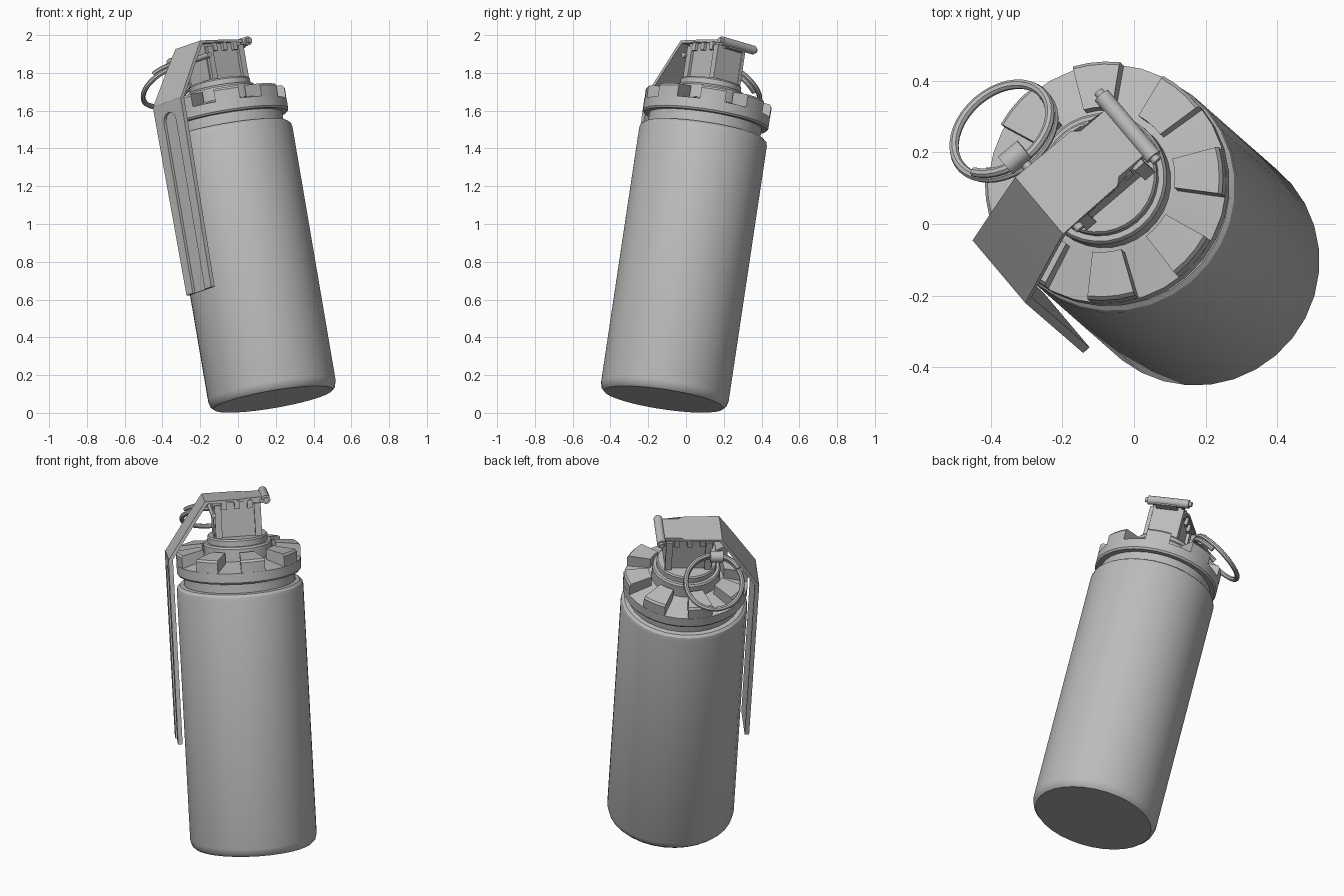
import bpy, bmesh, math
from mathutils import Matrix, Vector

if "Cube" in bpy.data.objects:
    bpy.data.objects.remove(bpy.data.objects["Cube"])

# Leaning frame: X = lever direction, Y = sideways, Z = canister axis
Z = Vector((-0.166, 0.146, 0.975)).normalized()
X = Vector((-0.76, -0.65, -0.032))
X = (X - Z * X.dot(Z)).normalized()
Y = Z.cross(X)
BASE = Vector((0.187, -0.118, 0.072))
LEAN = Matrix.Translation(BASE) @ Matrix((X, Y, Z)).transposed().to_4x4()

grey = bpy.data.materials.new("plain_grey")
grey.diffuse_color = (0.5, 0.5, 0.5, 1)
grey.use_nodes = True
grey.node_tree.nodes["Principled BSDF"].inputs["Base Color"].default_value = grey.diffuse_color


def finish(name, bm, smooth=True, lean=True):
    bmesh.ops.recalc_face_normals(bm, faces=bm.faces)
    me = bpy.data.meshes.new(name)
    bm.to_mesh(me)
    bm.free()
    if lean:
        me.transform(LEAN)
    me.materials.append(grey)
    ob = bpy.data.objects.new(name, me)
    bpy.context.collection.objects.link(ob)
    if smooth:
        bpy.ops.object.select_all(action='DESELECT')
        ob.select_set(True)
        bpy.context.view_layer.objects.active = ob
        bpy.ops.object.shade_smooth_by_angle(angle=math.radians(30))
    return ob


def lathe(name, profile, seg=32):
    bm = bmesh.new()
    rings = [[bm.verts.new((r * math.cos(2 * math.pi * i / seg), r * math.sin(2 * math.pi * i / seg), z))
              for i in range(seg)] for r, z in profile]
    for a, b in zip(rings, rings[1:]):
        for i in range(seg):
            j = (i + 1) % seg
            bm.faces.new((a[i], a[j], b[j], b[i]))
    bm.faces.new(rings[0])
    bm.faces.new(rings[-1])
    return finish(name, bm)


def add_box(bm, x0, x1, y0, y1, z0, z1):
    m = Matrix.Translation(((x0 + x1) / 2, (y0 + y1) / 2, (z0 + z1) / 2)) @ Matrix.Diagonal(
        (x1 - x0, y1 - y0, z1 - z0, 1))
    bmesh.ops.create_cube(bm, size=1, matrix=m)


def add_rod(bm, p, q, r, seg=16):
    p, q = Vector(p), Vector(q)
    m = Matrix.Translation((p + q) / 2) @ (q - p).to_track_quat('Z', 'Y').to_matrix().to_4x4()
    bmesh.ops.create_cone(bm, cap_ends=True, segments=seg, radius1=r, radius2=r,
                          depth=(q - p).length, matrix=m)


def add_prism(bm, pts, y0, y1):
    """Extrude an XZ outline sideways; y0/y1 are half widths at each point."""
    a = [bm.verts.new((x, -w, z)) for (x, z), w in zip(pts, y0)]
    b = [bm.verts.new((x, w, z)) for (x, z), w in zip(pts, y1)]
    n = len(pts)
    for i in range(n):
        j = (i + 1) % n
        bm.faces.new((a[i], a[j], b[j], b[i]))
    bm.faces.new(a)
    bm.faces.new(b)


# Canister body and neck
lathe("body", [(0.32, 0), (0.335, 0.015), (0.343, 0.045), (0.343, 1.42), (0.338, 1.44),
               (0.325, 1.452), (0.302, 1.455)])
lathe("neck", [(0.302, 1.44), (0.302, 1.525)])

# Collar and the stepped boss on it
lathe("collar", [(0.302, 1.51), (0.33, 1.51), (0.337, 1.52), (0.337, 1.572), (0.2, 1.60), (0.18, 1.605)])
lathe("boss", [(0.185, 1.59), (0.185, 1.672), (0.178, 1.682), (0.163, 1.682), (0.163, 1.712), (0.157, 1.72)])

# Ring of eight wedge teeth
bm = bmesh.new()
section = [(0.205, 1.57), (0.335, 1.55), (0.337, 1.63), (0.328, 1.642), (0.205, 1.658)]
for k in range(8):
    mid = math.radians(9 + 45 * k)
    rows = []
    for s in range(4):
        a = mid + math.radians(-11.5 + 23 * s / 3)
        rows.append([bm.verts.new((r * math.cos(a), r * math.sin(a), z)) for r, z in section])
    for p, q in zip(rows, rows[1:]):
        for i in range(5):
            j = (i + 1) % 5
            bm.faces.new((p[i], p[j], q[j], q[i]))
    bm.faces.new(rows[0])
    bm.faces.new(rows[-1])
finish("teeth", bm)

# Head block with upright ribs on its sides
bm = bmesh.new()
add_box(bm, -0.125, 0.13, -0.078, 0.078, 1.70, 1.915)
for s in (-1, 1):
    for x in (-0.11, 0.105):
        add_box(bm, x - 0.018, x + 0.018, s * 0.085 - 0.01, s * 0.085 + 0.01, 1.71, 1.90)
finish("head_block", bm, smooth=False)

# Top plate, with small nubs folded down over the block
bm = bmesh.new()
add_prism(bm, [(0.173, 1.915), (0.173, 1.93), (-0.03, 1.93), (-0.05, 1.93), (-0.15, 1.93),
               (-0.15, 1.915), (-0.05, 1.915), (-0.03, 1.915)],
          [.106, .106, .103, .085, .085, .085, .085, .103],
          [.106, .106, .103, .085, .085, .085, .085, .103])
for s in (-1, 1):
    for x in (-0.07, 0.0, 0.07):
        add_box(bm, x - 0.014, x + 0.014, s * 0.088 - 0.009, s * 0.088 + 0.009, 1.875, 1.92)
finish("top_plate", bm, smooth=False)

# Sloping lever shoulder
outer = [(0.173, 1.93), (0.22, 1.865), (0.29, 1.765), (0.386, 1.625)]
inner = [(x - 0.014, z - 0.012) for x, z in reversed(outer)]
wide = [0.106, 0.108, 0.112, 0.117]
wide += wide[::-1]
bm = bmesh.new()
add_prism(bm, outer + inner, wide, wide)
finish("lever_shoulder", bm)

# Long lever handle with a round-topped groove
bm = bmesh.new()
add_prism(bm, [(0.388, 0.6), (0.388, 1.627), (0.364, 1.618), (0.364, 0.6)],
          [0.104, 0.117, 0.117, 0.104], [0.104, 0.117, 0.117, 0.104])
lever = finish("lever_handle", bm, smooth=False)
bm = bmesh.new()
outline = [(-0.05, 0.5), (0.05, 0.5)]
outline += [(0.05 * math.cos(math.pi * i / 10), 1.52 + 0.05 * math.sin(math.pi * i / 10)) for i in range(11)]
face = bm.faces.new([bm.verts.new((0.372, y, z)) for y, z in outline])
ext = bmesh.ops.extrude_face_region(bm, geom=[face])
bmesh.ops.translate(bm, vec=(0.05, 0, 0), verts=[v for v in ext['geom'] if isinstance(v, bmesh.types.BMVert)])
cutter = finish("groove_cutter", bm, smooth=False)
cutter.hide_render = True
cutter.hide_viewport = True
cut = lever.modifiers.new("groove", 'BOOLEAN')
cut.operation = 'DIFFERENCE'
cut.solver = 'EXACT'
cut.object = cutter

# Hinge rod across the far end of the plate
bm = bmesh.new()
add_rod(bm, (-0.158, -0.125, 1.918), (-0.158, 0.105, 1.918), 0.024)
add_rod(bm, (-0.158, -0.14, 1.918), (-0.158, 0.12, 1.918), 0.014)
add_box(bm, -0.17, -0.12, -0.06, 0.06, 1.89, 1.925)
finish("hinge_rod", bm)

# Safety pin through the head, and its eye
bm = bmesh.new()
add_rod(bm, (0.13, -0.17, 1.85), (0.13, 0.11, 1.85), 0.014)
add_rod(bm, (0.105, -0.165, 1.862), (0.175, -0.165, 1.862), 0.032)
finish("safety_pin", bm)

# Split pull ring: an overlapping coil of wire
n = Vector((-0.45, 0.55, 0.70)).normalized()
up = (Vector((0, 0, 1)) - n * n.z).normalized()
side = n.cross(up)
centre = Vector((-0.367, 0.26, 1.73))
bm = bmesh.new()
steps, turns, tube = 56, 1.45, 0.0135
prev = None
for i in range(steps + 1):
    t = i / steps
    a = math.radians(100) - 2 * math.pi * turns * t
    d = up * math.cos(a) + side * math.sin(a)
    c = centre + d * 0.153 + n * (t - 0.5) * 0.036
    ring = [bm.verts.new(c + tube * (d * math.cos(math.pi * k / 4) + n * math.sin(math.pi * k / 4)))
            for k in range(8)]
    if prev:
        for k in range(8):
            j = (k + 1) % 8
            bm.faces.new((prev[k], prev[j], ring[j], ring[k]))
    else:
        bm.faces.new(ring)
    prev = ring
bm.faces.new(prev)
finish("pull_ring", bm, lean=False)
